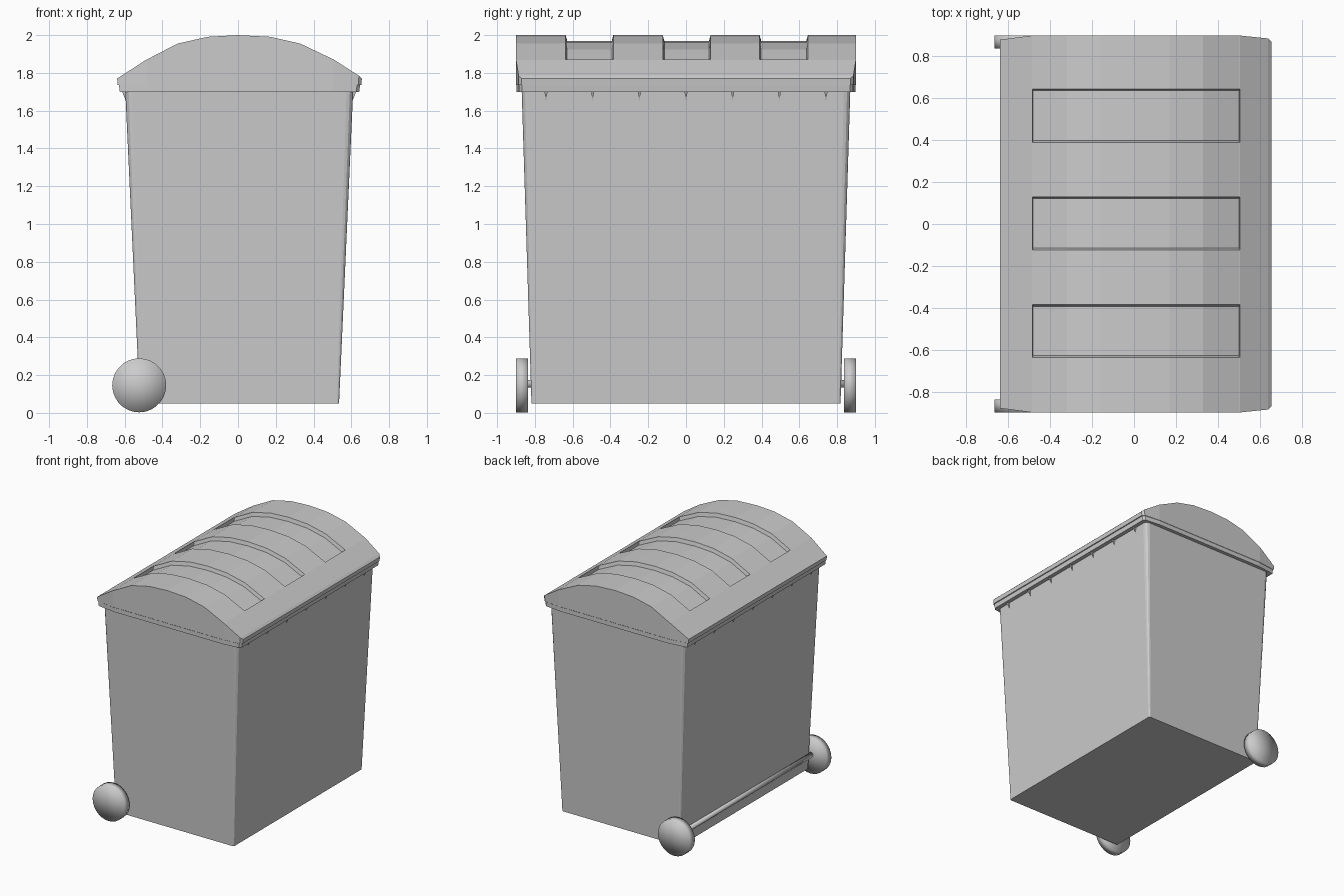
import bpy, bmesh, math

if "Cube" in bpy.data.objects:
    bpy.data.objects.remove(bpy.data.objects["Cube"])


def finish(name, bm):
    bmesh.ops.recalc_face_normals(bm, faces=bm.faces)
    me = bpy.data.meshes.new(name)
    bm.to_mesh(me)
    bm.free()
    ob = bpy.data.objects.new(name, me)
    bpy.context.collection.objects.link(ob)
    return ob


# Tapered body: two rounded rectangles, lofted
def rounded_ring(bm, x0, x1, y, r, z):
    ring = []
    corners = [(x1 - r, y - r, 0), (x0 + r, y - r, 90),
               (x0 + r, r - y, 180), (x1 - r, r - y, 270)]
    for cx, cy, start in corners:
        for k in range(4):
            a = math.radians(start + 30 * k)
            ring.append(bm.verts.new((cx + r * math.cos(a), cy + r * math.sin(a), z)))
    return ring


bm = bmesh.new()
low = rounded_ring(bm, -0.52, 0.535, 0.818, 0.012, 0.05)
high = rounded_ring(bm, -0.597, 0.61, 0.87, 0.035, 1.71)
for i in range(len(low)):
    j = (i + 1) % len(low)
    bm.faces.new((low[i], low[j], high[j], high[i]))
bm.faces.new(low)
bm.faces.new(high)
finish("bin_body", bm)

# Arched lid: grid of arch profile by width, with three sunken panels
arch = [(-0.64, 1.77), (-0.485, 1.87), (-0.32, 1.955), (-0.16, 1.991), (0, 2.0),
        (0.17, 1.991), (0.33, 1.955), (0.505, 1.872), (0.64, 1.785), (0.656, 1.77)]
half = {-0.64: 0.88, 0.64: 0.886, 0.656: 0.87}
panels = [(-0.637, -0.385), (-0.123, 0.13), (0.39, 0.645)]
DEPTH = 0.03

columns = []                       # x, z, is inside the panel span
for x, z in arch:
    if x == 0.505:
        columns.append((x - 0.003, z + 0.001, True))
    columns.append((x, z, -0.48 < x < 0.5))
    if x == -0.485:
        columns.append((x + 0.003, z + 0.001, True))

rows = [(-0.9, False)]
for a, b in panels:
    rows += [(a, False), (a + 0.008, True), (b - 0.008, True), (b, False)]
rows.append((0.9, False))

bm = bmesh.new()
grid = []
for x, z, in_x in columns:
    w = half.get(x, 0.9)
    line = []
    for y, in_y in rows:
        yy = math.copysign(w, y) if abs(y) == 0.9 else y
        line.append(bm.verts.new((x, yy, z - (DEPTH if in_x and in_y else 0))))
    grid.append(line)
for i in range(len(grid) - 1):
    for j in range(len(rows) - 1):
        bm.faces.new((grid[i][j], grid[i + 1][j], grid[i + 1][j + 1], grid[i][j + 1]))

# Lid rim: stepped skirt below the arch
n, m = len(grid), len(rows)
ring = ([grid[i][0] for i in range(n)] + [grid[n - 1][j] for j in range(1, m)]
        + [grid[i][m - 1] for i in range(n - 2, -1, -1)]
        + [grid[0][j] for j in range(m - 2, 0, -1)])
outline = [(v.co.x, v.co.y) for v in ring]
for z, sx, sy in [(1.737, 0.995, 1.0), (1.735, 0.985, 0.998), (1.70, 0.978, 0.998)]:
    new = [bm.verts.new((x * sx, y * sy, z)) for x, y in outline]
    for i in range(len(ring)):
        j = (i + 1) % len(ring)
        bm.faces.new((ring[i], ring[j], new[j], new[i]))
    ring = new
bm.faces.new(ring)
finish("lid", bm)

# Small tapered ribs under the rim on both long sides
for side, name, x in [(1, "right_ribs", 0.606), (-1, "left_ribs", -0.593)]:
    bm = bmesh.new()
    for k in range(-3, 4):
        y = 0.247 * k
        a = bm.verts.new((x, y - 0.008, 1.70))
        b = bm.verts.new((x, y + 0.008, 1.70))
        c = bm.verts.new((x + side * 0.02, y + 0.008, 1.70))
        d = bm.verts.new((x + side * 0.02, y - 0.008, 1.70))
        tip = bm.verts.new((x - side * 0.001, y, 1.648))
        bm.faces.new((a, b, c, d))
        for p, q in [(a, b), (b, c), (c, d), (d, a)]:
            bm.faces.new((p, q, tip))
    finish(name, bm)


# Wheels and axle
def cylinder_y(name, r, depth, x, y, z, sides):
    bpy.ops.mesh.primitive_cylinder_add(vertices=sides, radius=r, depth=depth,
                                        end_fill_type='TRIFAN', location=(x, y, z),
                                        rotation=(math.pi / 2, 0, 0))
    ob = bpy.context.object
    ob.name = name
    bpy.ops.object.shade_smooth()
    return ob


for name, s in [("front_wheel", -1), ("back_wheel", 1)]:
    cylinder_y(name, 0.143, 0.063, -0.523, s * 0.8685, 0.146, 28)
cylinder_y("axle", 0.02, 1.70, -0.528, 0, 0.155, 12)
